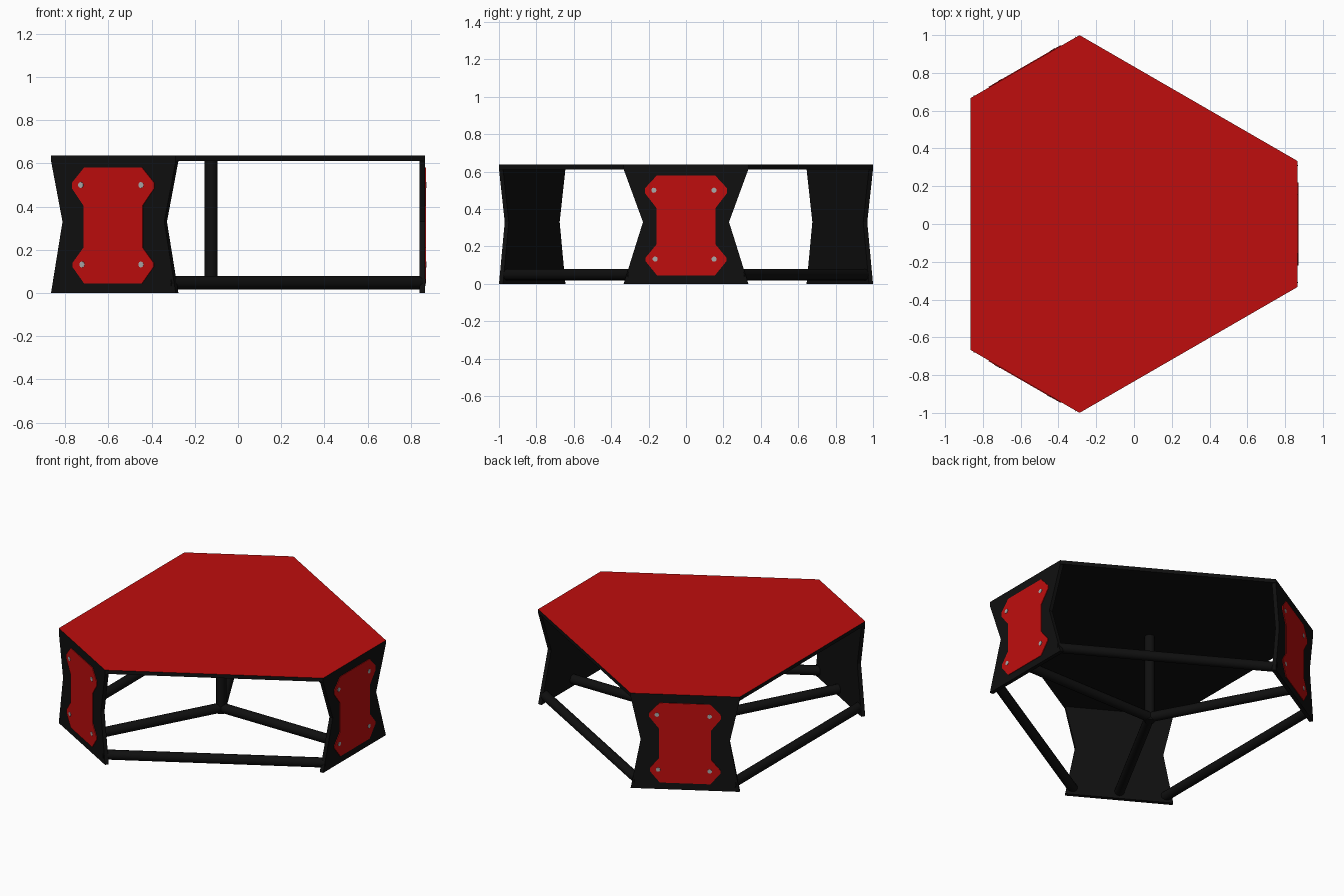
import bpy, bmesh, math
from mathutils import Vector, Matrix

if "Cube" in bpy.data.objects:
    bpy.data.objects.remove(bpy.data.objects["Cube"])

CX = -0.096      # three-fold centre of the hexagonal top
R = 0.962        # centre to outer face of each leg panel
TOP = 0.637
THICK = 0.025


def material(name, color):
    m = bpy.data.materials.new(name)
    m.diffuse_color = (*color, 1)
    m.use_nodes = True
    m.node_tree.nodes["Principled BSDF"].inputs["Base Color"].default_value = m.diffuse_color
    return m


RED = material("red", (0.52, 0.004, 0.004))
BLACK = material("black", (0.005, 0.005, 0.005))
GREY = material("grey", (0.4, 0.4, 0.4))


def make_object(name, bm, *mats):
    bmesh.ops.recalc_face_normals(bm, faces=bm.faces)
    mesh = bpy.data.meshes.new(name)
    bm.to_mesh(mesh)
    bm.free()
    for m in mats:
        mesh.materials.append(m)
    obj = bpy.data.objects.new(name, mesh)
    bpy.context.collection.objects.link(obj)
    return obj


def slab(name, points, offset, *mats):
    """Extrude a flat outline along an offset."""
    bm = bmesh.new()
    face = bm.faces.new([bm.verts.new(p) for p in points])
    ext = bmesh.ops.extrude_face_region(bm, geom=[face])
    verts = [g for g in ext["geom"] if isinstance(g, bmesh.types.BMVert)]
    bmesh.ops.translate(bm, verts=verts, vec=offset)
    return make_object(name, bm, *mats)


def rod(name, a, b, radius, mat, sides=12):
    a, b = Vector(a), Vector(b)
    d = b - a
    bm = bmesh.new()
    rot = d.to_track_quat('Z', 'Y').to_matrix().to_4x4()
    bmesh.ops.create_cone(bm, cap_ends=True, segments=sides, radius1=radius,
                          radius2=radius, depth=d.length,
                          matrix=Matrix.Translation((a + b) / 2) @ rot)
    obj = make_object(name, bm, mat)
    for p in obj.data.polygons:
        p.use_smooth = len(p.vertices) == 4
    return obj


def side_point(i, t, z, out=0.0):
    """Point on leg panel i: t along its width, out from its outer face."""
    a = math.radians(120 * i)
    n, s = Vector((math.cos(a), math.sin(a), 0)), Vector((-math.sin(a), math.cos(a), 0))
    return Vector((CX, 0, z)) + n * (R + out) + s * t


# table top: black board with a red upper face
hexagon = [side_point(i, t, TOP - THICK) for i in range(3) for t in (-1 / 3, 1 / 3)]
top = slab("table_top", hexagon, (0, 0, THICK), BLACK, RED)
for p in top.data.polygons:
    p.material_index = 1 if p.normal.z > 0.5 else 0

# right half of the red plate outline, from top to bottom
plate_half = [(0.155, 0.58), (0.22, 0.51), (0.22, 0.485), (0.158, 0.405),
              (0.158, 0.21), (0.216, 0.14), (0.216, 0.12), (0.155, 0.045)]
plate = plate_half + [(-t, z) for t, z in reversed(plate_half)]
BAR_Z = 0.048
HUB = (CX - 0.029, 0, BAR_Z)

for i in range(3):
    # hourglass leg panel
    w = 0.23 if i == 0 else 0.272
    h = TOP - THICK
    outline = [(1 / 3, 0), (w, 0.33), (1 / 3, h), (-1 / 3, h), (-w, 0.33), (-1 / 3, 0)]
    inward = side_point(i, 0, 0, -THICK) - side_point(i, 0, 0)
    slab(f"leg_panel_{i}", [side_point(i, t, z) for t, z in outline], inward, BLACK)
    # red cover plate with four bolts
    slab(f"cover_plate_{i}", [side_point(i, t, z) for t, z in plate],
         inward * -0.16, RED)
    for k, (t, z) in enumerate([(-0.172, 0.5), (0.15, 0.5), (-0.165, 0.132), (0.15, 0.132)]):
        rod(f"bolt_{i}_{k}", side_point(i, t, z), side_point(i, t, z, 0.006), 0.014, GREY, 10)
    # bar along the long edge to the next panel, and spoke to the centre
    rod(f"edge_bar_{i}", side_point(i, 0.285, BAR_Z, -0.012),
        side_point((i + 1) % 3, -0.285, BAR_Z, -0.012), 0.031, BLACK)
    rod(f"spoke_{i}", HUB, side_point(i, 0, BAR_Z, -0.012), 0.031, BLACK)

# central post
rod("centre_post", (HUB[0], 0, 0.017), (HUB[0], 0, TOP - THICK + 0.005), 0.031, BLACK)
